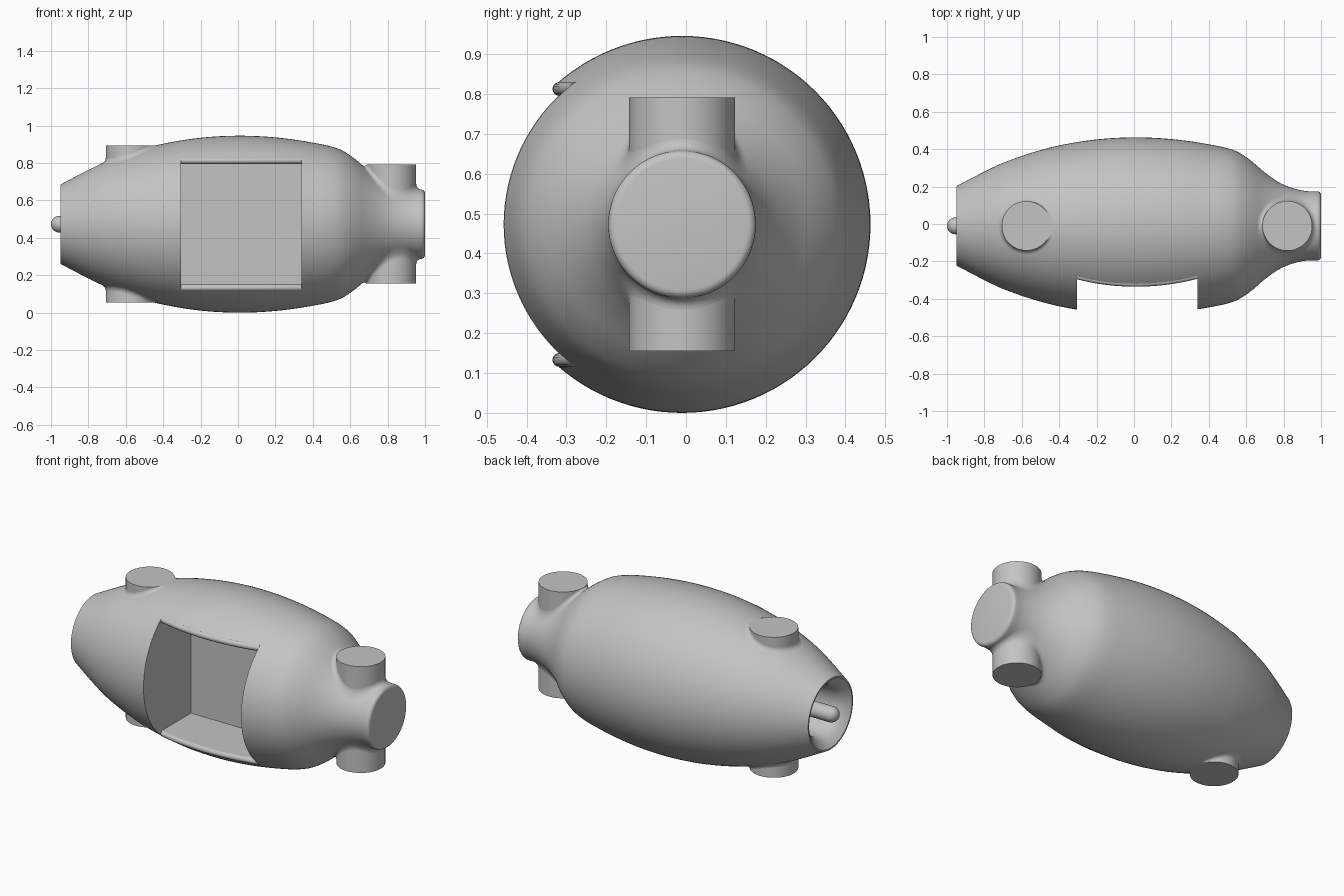
import bpy, bmesh, math
from mathutils import Matrix, Vector

cube = bpy.data.objects.get("Cube")
if cube:
    bpy.data.objects.remove(cube, do_unlink=True)

AXIS_Y, AXIS_Z = -0.01, 0.473
GREY = (0.55, 0.55, 0.55, 1)
mat = bpy.data.materials.new("plain grey")
mat.use_nodes = True
mat.diffuse_color = GREY
mat.node_tree.nodes["Principled BSDF"].inputs["Base Color"].default_value = GREY

# Hull radius along its length
HULL = [(-.95, .212), (-.8, .29), (-.7, .337), (-.55, .39), (-.4, .43), (-.2, .462),
        (0, .473), (.2, .464), (.4, .436), (.54, .402), (.62, .353), (.7, .285),
        (.78, .23), (.86, .198), (.93, .185), (.98, .185)]


def slope(i):
    a, b = HULL[max(i - 1, 0)], HULL[min(i + 1, len(HULL) - 1)]
    return (b[1] - a[1]) / (b[0] - a[0])


def radius(x):
    """Smooth hull radius at x."""
    x = min(max(x, HULL[0][0]), HULL[-1][0])
    i = max(k for k in range(len(HULL) - 1) if HULL[k][0] <= x)
    (x0, r0), (x1, r1) = HULL[i], HULL[i + 1]
    h = x1 - x0
    t = (x - x0) / h
    return ((2*t**3 - 3*t**2 + 1) * r0 + (t**3 - 2*t**2 + t) * h * slope(i)
            + (3*t**2 - 2*t**3) * r1 + (t**3 - t**2) * h * slope(i + 1))


def finish(bm, name, smooth=True):
    bmesh.ops.recalc_face_normals(bm, faces=bm.faces)
    me = bpy.data.meshes.new(name)
    bm.to_mesh(me)
    bm.free()
    ob = bpy.data.objects.new(name, me)
    bpy.context.collection.objects.link(ob)
    me.materials.append(mat)
    if smooth:
        shade(ob)
    return ob


def shade(ob):
    bpy.ops.object.select_all(action='DESELECT')
    ob.select_set(True)
    bpy.context.view_layer.objects.active = ob
    bpy.ops.object.shade_smooth_by_angle(angle=math.radians(32))


def lathe(name, profile, steps):
    """Revolve (x, radius) points around the long axis."""
    bm = bmesh.new()
    vs = [bm.verts.new((x, AXIS_Y, AXIS_Z + r)) for x, r in profile]
    es = [bm.edges.new(p) for p in zip(vs, vs[1:])]
    bmesh.ops.spin(bm, geom=vs + es, cent=(0, AXIS_Y, AXIS_Z), axis=(1, 0, 0),
                   angle=2 * math.pi, steps=steps)
    bmesh.ops.remove_doubles(bm, verts=bm.verts, dist=1e-5)
    return finish(bm, name, smooth=False)


# Hull with a hollow tail and a rounded nose
tail = [(-.74, 0), (-.74, .14), (-.88, .145), (-.91, .16), (-.935, .185), (-.95, .203)]
N = 90
outer = [(-.95 + 1.93 * i / N, radius(-.95 + 1.93 * i / N)) for i in range(N + 1)]
nose = [(.98 + .02 * math.sin(a), .165 + .02 * math.cos(a))
        for a in (math.pi / 8 * k for k in range(1, 5))]
body = lathe("body", tail + outer + nose + [(1, 0)], 112)

# Pocket cutters: deep box, plus a shallow step that follows the hull
X0, X1 = -.305, .34
HALF, LIP = .3225, .0175


def lip_y(x):
    return AXIS_Y + .005 - math.sqrt(radius(x) ** 2 - .355 ** 2)


def prism(name, xs, back, half):
    bm = bmesh.new()
    pts = [(X0, -.7), (X1, -.7)] + [(x, back(x)) for x in reversed(xs)]
    base = bm.faces.new([bm.verts.new((x, y, AXIS_Z - half)) for x, y in pts])
    ext = bmesh.ops.extrude_face_region(bm, geom=[base])["geom"]
    bmesh.ops.translate(bm, vec=(0, 0, 2 * half),
                        verts=[v for v in ext if isinstance(v, bmesh.types.BMVert)])
    return finish(bm, name, smooth=False)


lip_xs = [X0 + (X1 - X0) * i / 20 for i in range(21)]
cutters = [prism("pocket_cutter", [X0, X1], lambda x: -.01, HALF),
           prism("lip_cutter", lip_xs, lip_y, HALF + 2 * LIP)]
bpy.context.view_layer.objects.active = body
for c in cutters:
    c.hide_render = True
    m = body.modifiers.new("cut", 'BOOLEAN')
    m.operation, m.solver, m.object = 'DIFFERENCE', 'EXACT', c
    bpy.ops.object.modifier_apply(modifier=m.name)
    bpy.data.objects.remove(c, do_unlink=True)
shade(body)

# Rounded lips above and below the pocket
for side, name in ((1, "upper_lip"), (-1, "lower_lip")):
    bm = bmesh.new()
    rings = []
    for x in lip_xs:
        c = Vector((x, lip_y(x), AXIS_Z + side * (HALF + LIP)))
        rings.append([bm.verts.new(c + LIP * Vector((0, math.cos(a), math.sin(a))))
                      for a in (math.tau * k / 16 for k in range(16))])
    for r, s in zip(rings, rings[1:]):
        for k in range(16):
            bm.faces.new((r[k], r[k - 1], s[k - 1], s[k]))
    bm.faces.new(rings[0])
    bm.faces.new(rings[-1])
    finish(bm, name)


# Upright pegs, each with a fillet skirt where it meets the hull
def peg(name, x, r, half, fillet):
    bm = bmesh.new()
    bmesh.ops.create_cone(bm, cap_ends=True, segments=64, radius1=r, radius2=r,
                          depth=2 * half, matrix=Matrix.Translation((x, AXIS_Y, AXIS_Z)))
    finish(bm, name)
    for side in (1, -1):
        bm = bmesh.new()
        rings = []
        for k in range(7):
            phi = math.pi / 2 * k / 6
            rad, lift = r + fillet * (1 - math.sin(phi)), fillet * (1 - math.cos(phi))
            ring = []
            for j in range(64):
                a = math.tau * j / 64
                px, py = x + rad * math.cos(a), rad * math.sin(a)
                h = math.sqrt(max(radius(px) ** 2 - py ** 2, 0)) + lift
                ring.append(bm.verts.new((px, AXIS_Y + py, AXIS_Z + side * min(h, half))))
            rings.append(ring)
        for p, q in zip(rings, rings[1:]):
            for j in range(64):
                bm.faces.new((p[j - 1], p[j], q[j], q[j - 1]))
        finish(bm, name + ("_upper_fillet" if side > 0 else "_lower_fillet"))


peg("tail_peg", -.575, .132, .42, .02)
peg("nose_peg", .82, .133, .318, .03)

# Round-tipped pin in the tail
tip = [(-.955 - .045 * math.sin(a), .045 * math.cos(a))
       for a in (math.pi / 12 * k for k in range(6))]
pin = lathe("tail_pin", [(-.72, 0), (-.72, .045)] + tip + [(-1, 0)], 32)
shade(pin)
